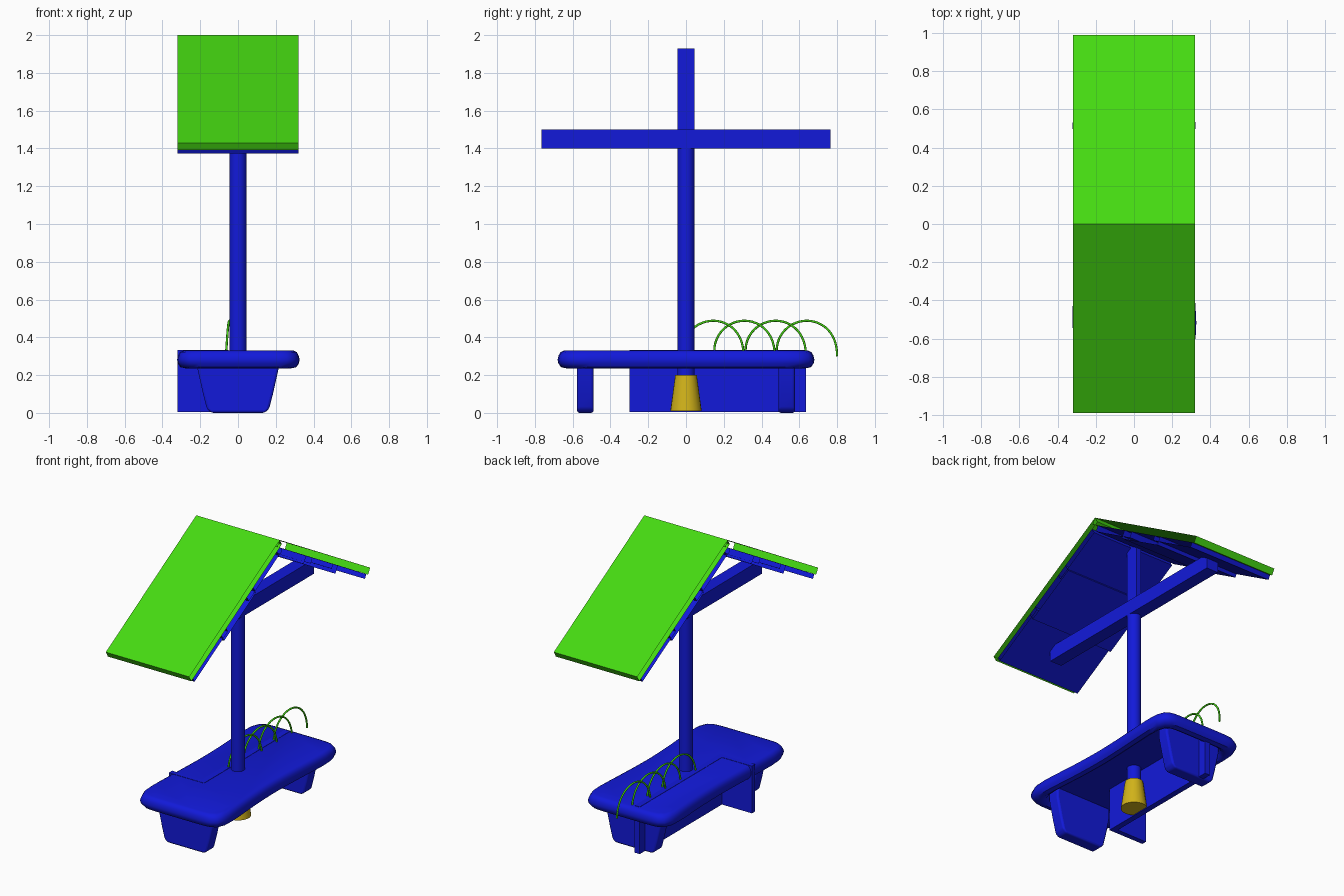
import bpy, bmesh, math
from mathutils import Vector

if "Cube" in bpy.data.objects:
    bpy.data.objects.remove(bpy.data.objects["Cube"])


def material(name, rgb):
    m = bpy.data.materials.new(name)
    m.diffuse_color = (*rgb, 1)
    m.use_nodes = True
    m.node_tree.nodes["Principled BSDF"].inputs["Base Color"].default_value = m.diffuse_color
    return m


BLUE = material("blue", (0.006, 0.01, 0.70))
GREEN = material("green", (0.06, 0.70, 0.006))
YELLOW = material("yellow", (0.64, 0.45, 0.01))


def finish(name, bm, mat, bevel=0, smooth=False):
    bmesh.ops.recalc_face_normals(bm, faces=bm.faces)
    me = bpy.data.meshes.new(name)
    bm.to_mesh(me)
    bm.free()
    ob = bpy.data.objects.new(name, me)
    bpy.context.collection.objects.link(ob)
    me.materials.append(mat)
    if bevel:
        b = ob.modifiers.new("bevel", 'BEVEL')
        b.width, b.segments = bevel, 3
    if smooth:
        bpy.ops.object.select_all(action='DESELECT')
        ob.select_set(True)
        bpy.context.view_layer.objects.active = ob
        bpy.ops.object.shade_smooth_by_angle(angle=math.radians(40))
    return ob


def loft(name, rings, mat, cap=True, **kw):
    """Skin closed rings of points; optional caps."""
    bm = bmesh.new()
    rows = [[bm.verts.new(p) for p in r] for r in rings]
    n = len(rows[0])
    for a, b in zip(rows, rows[1:]):
        for i in range(n):
            bm.faces.new((a[i], a[(i + 1) % n], b[(i + 1) % n], b[i]))
    if cap:
        bm.faces.new(rows[0])
        bm.faces.new(rows[-1])
    return finish(name, bm, mat, **kw)


def box(name, x, y, z, mat=BLUE, **kw):
    ring = lambda h: [(x[0], y[0], h), (x[1], y[0], h), (x[1], y[1], h), (x[0], y[1], h)]
    return loft(name, [ring(z[0]), ring(z[1])], mat, **kw)


def cone(name, r0, r1, z0, z1, mat):
    ring = lambda r, z: [(r * math.cos(i * math.tau / 24), r * math.sin(i * math.tau / 24), z)
                         for i in range(24)]
    return loft(name, [ring(r0, z0), ring(r1, z1)], mat, smooth=True)


# roof: sloping layers, open at both gable ends
def roof_layer(name, side, s, t, mat):
    d, n = Vector((0.867, -0.499)), Vector((-0.499, -0.867))
    rings = []
    for x in (-0.32, 0.32):
        pts = [d * a + n * b for a, b in ((s[0], t[0]), (s[1], t[0]), (s[1], t[1]), (s[0], t[1]))]
        rings.append([(x, side * p.x, 2.0 + p.y) for p in pts])
    loft(name, rings, mat, cap=False)


BOARDS = [((0.06, 0.44), (0.046, 0.085)),
          ((0.36, 0.76), (0.046, 0.10)),
          ((0.70, 1.12), (0.046, 0.077))]
for side, label in ((-1, "front"), (1, "back")):
    roof_layer(label + "_roof_panel", side, (0, 1.142), (0, 0.045), GREEN)
    for i, (s, t) in enumerate(BOARDS):
        roof_layer(f"{label}_roof_board_{i + 1}", side, s, t, BLUE)

# post and roof frame
cone("post", 0.045, 0.045, 0.2, 1.45, BLUE)
box("upper_post", (-0.018, 0.018), (-0.045, 0.045), (1.4, 1.93))
box("cross_beam", (-0.045, 0.045), (-0.765, 0.765), (1.4, 1.5))


# waisted slab with a rounded rim and a hollow underside
def outline(inset, z):
    hx, hy, pts = 0.337 - inset, 0.68 - inset, []
    for i in range(72):
        a = (i + 0.5) * math.tau / 72
        c, s = math.cos(a), math.sin(a)
        k = (abs(c) ** 9 + abs(s) ** 9) ** (-1 / 9)
        u, v = c * k, s * k
        pinch = 1 - 0.11 * (1 - abs(v) ** 1.5)
        wave = 0.006 * math.sin(3 * a + 1) * abs(u)
        pts.append((hx * u * pinch + math.copysign(wave, u) * (wave < 0), hy * v, z))
    return pts


PROFILE = [(0.10, 0.30), (0.075, 0.25), (0.05, 0.235), (0.018, 0.242), (0.004, 0.262),
           (0, 0.282), (0.006, 0.305), (0.016, 0.322), (0.035, 0.33)]
loft("table_slab", [outline(i, z) for i, z in PROFILE], BLUE, smooth=True)

# tapered slab legs
for yc, label in ((-0.533, "front"), (0.533, "back")):
    rings = []
    for hw, z in ((0.14, 0), (0.165, 0.022), (0.185, 0.1), (0.215, 0.235), (0.215, 0.305)):
        rings.append([(-hw, yc - 0.043, z), (hw, yc - 0.043, z),
                      (hw, yc + 0.043, z), (-hw, yc + 0.043, z)])
    loft(label + "_leg", rings, BLUE, bevel=0.012, smooth=True)

# bent brace plate under the slab
box("long_brace", (-0.09, -0.05), (-0.3, 0.635), (0.005, 0.332))
box("cross_brace", (-0.32, -0.05), (-0.3, -0.265), (0.005, 0.332))

# tapered foot weight under the post
cone("foot_weight", 0.083, 0.057, 0.01, 0.2, YELLOW)

# row of wire hoops
for k in range(4):
    cu = bpy.data.curves.new(f"wire_hoop_{k + 1}", 'CURVE')
    cu.dimensions = '3D'
    cu.bevel_depth, cu.bevel_resolution = 0.006, 2
    sp = cu.splines.new('POLY')
    sp.points.add(24)
    for i, p in enumerate(sp.points):
        f = i / 24
        a = math.pi * (1 - f)
        p.co = (-0.062 + 0.032 * f, 0.145 + 0.165 * k + 0.16 * math.cos(a),
                0.33 - 0.03 * f ** 8 + 0.158 * math.sin(a), 1)
    sp.use_smooth = True
    cu.materials.append(GREEN)
    bpy.context.collection.objects.link(bpy.data.objects.new(f"wire_hoop_{k + 1}", cu))
